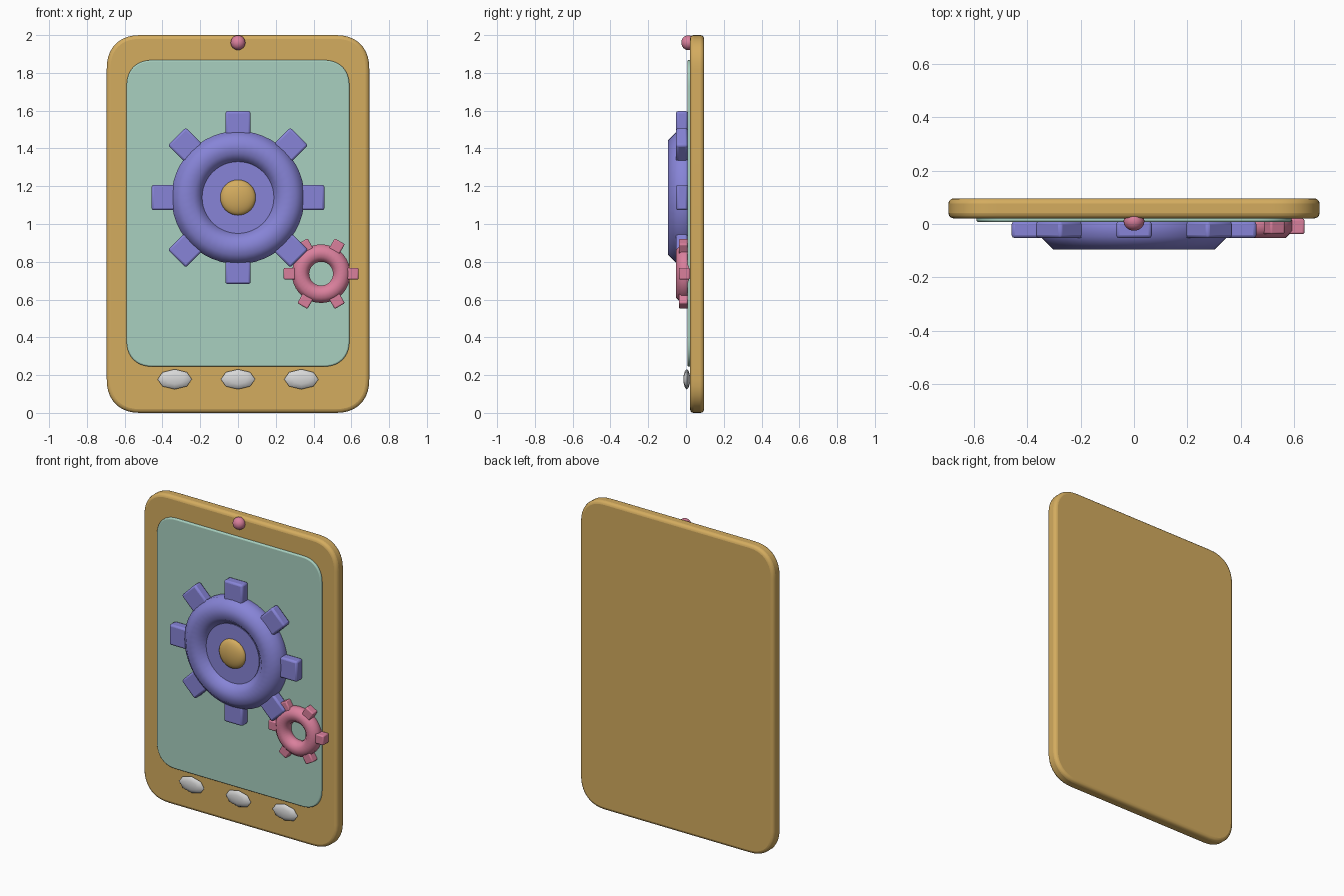
import bpy, bmesh, math
from mathutils import Matrix, Vector

if "Cube" in bpy.data.objects:
    bpy.data.objects.remove(bpy.data.objects["Cube"])


def material(name, rgb):
    m = bpy.data.materials.new(name)
    m.diffuse_color = (*rgb, 1)
    m.use_nodes = True
    m.node_tree.nodes["Principled BSDF"].inputs["Base Color"].default_value = m.diffuse_color
    return m


GOLD = material("gold", (0.658, 0.413, 0.114))
PURPLE = material("purple", (0.242, 0.231, 0.679))
TEAL = material("pale_teal", (0.392, 0.631, 0.527))
PINK = material("pink", (0.70, 0.215, 0.335))
GREY = material("light_grey", (0.68, 0.68, 0.68))


def finish(name, bm, mat, bevel=0, segments=3, angle=50):
    bmesh.ops.recalc_face_normals(bm, faces=bm.faces)
    mesh = bpy.data.meshes.new(name)
    bm.to_mesh(mesh)
    bm.free()
    mesh.materials.append(mat)
    ob = bpy.data.objects.new(name, mesh)
    bpy.context.collection.objects.link(ob)
    if bevel:
        b = ob.modifiers.new("rounded_edges", "BEVEL")
        b.width, b.segments = bevel, segments
        b.limit_method, b.angle_limit = "ANGLE", math.radians(40)
    bpy.ops.object.select_all(action="DESELECT")
    ob.select_set(True)
    bpy.context.view_layer.objects.active = ob
    bpy.ops.object.shade_smooth_by_angle(angle=math.radians(angle))
    return ob


def slab(name, hx, z0, z1, y0, y1, r, bevel, mat):
    """Upright plate with soft superellipse corners."""
    hz, zc = (z1 - z0) / 2, (z0 + z1) / 2
    bm = bmesh.new()
    ring = []
    for sx, sz, a0 in ((1, 1, 0), (-1, 1, 90), (-1, -1, 180), (1, -1, 270)):
        for i in range(11):
            a = math.radians(a0 + 9 * i)
            c, s = abs(math.cos(a)) ** (2 / 2.3), abs(math.sin(a)) ** (2 / 2.3)
            ring.append(bm.verts.new((sx * (hx - r + r * c), y0,
                                      zc + sz * (hz - r + r * s))))
    face = bm.faces.new(ring)
    out = bmesh.ops.extrude_face_region(bm, geom=[face])["geom"]
    bmesh.ops.translate(bm, vec=(0, y1 - y0, 0),
                        verts=[v for v in out if isinstance(v, bmesh.types.BMVert)])
    return finish(name, bm, mat, bevel)


def ellipsoid(name, center, radii, mat, seg=24, rings=12):
    """Sphere with its poles along y, scaled per axis."""
    bm = bmesh.new()
    bmesh.ops.create_uvsphere(bm, u_segments=seg, v_segments=rings, radius=1)
    bm.transform(Matrix.Translation(center) @ Matrix.Diagonal((*radii, 1))
                 @ Matrix.Rotation(math.pi / 2, 4, "X"))
    return finish(name, bm, mat)


def ring(name, x, z, yc, inner, outer, depth, mat, steps=48):
    """Gear rim: eight-sided section swept round the y axis."""
    mid, half = (inner + outer) / 2, (outer - inner) / 2
    k = math.cos(math.pi / 8)
    bm = bmesh.new()
    loops = []
    for i in range(steps):
        a = 2 * math.pi * i / steps
        loop = []
        for j in range(8):
            t = math.pi / 8 + j * math.pi / 4
            rad = mid + half / k * math.cos(t)
            loop.append(bm.verts.new((x + rad * math.cos(a),
                                      yc + depth / k * math.sin(t),
                                      z + rad * math.sin(a))))
        loops.append(loop)
    for i in range(steps):
        p, q = loops[i], loops[(i + 1) % steps]
        for j in range(8):
            n = (j + 1) % 8
            bm.faces.new((p[j], p[n], q[n], q[j]))
    return finish(name, bm, mat)


def teeth(name, count, x, z, r0, r1, width, y0, y1, mat, bevel):
    for i in range(count):
        bm = bmesh.new()
        bmesh.ops.create_cube(bm, size=1)
        bm.transform(Matrix.Translation((x, (y0 + y1) / 2, z))
                     @ Matrix.Rotation(2 * math.pi * i / count, 4, "Y")
                     @ Matrix.Translation(((r0 + r1) / 2, 0, 0))
                     @ Matrix.Diagonal((r1 - r0, y1 - y0, width, 1)))
        finish(f"{name}_{i + 1}", bm, mat, bevel, 2)


# Case and screen
slab("tablet_case", 0.695, 0.0, 2.0, 0.021, 0.096, 0.18, 0.02, GOLD)
slab("screen", 0.59, 0.245, 1.868, 0.007, 0.03, 0.14, 0.008, TEAL)

# Large gear: rim, hub plate, teeth and domed centre
ring("large_gear_rim", 0, 1.14, -0.012, 0.185, 0.352, 0.083, PURPLE)
bm = bmesh.new()
bmesh.ops.create_cone(bm, cap_ends=True, segments=48, radius1=0.19, radius2=0.19, depth=0.06)
bm.transform(Matrix.Translation((0, -0.025, 1.14)) @ Matrix.Rotation(math.pi / 2, 4, "X"))
finish("large_gear_hub", bm, PURPLE)
teeth("large_gear_tooth", 8, 0, 1.14, 0.32, 0.458, 0.134, -0.053, 0.010, PURPLE, 0.012)
ellipsoid("large_gear_dome", (0, -0.055, 1.14), (0.094, 0.035, 0.094), GOLD, 32, 16)

# Small gear
ring("small_gear_rim", 0.44, 0.737, -0.006, 0.063, 0.155, 0.046, PINK, 36)
teeth("small_gear_tooth", 6, 0.44, 0.737, 0.135, 0.198, 0.062, -0.038, 0.02, PINK, 0.007)

# Camera bead and row of buttons
ellipsoid("camera_bead", (0, 0.011, 1.96), (0.039, 0.036, 0.039), PINK)
for i, bx in enumerate((-0.335, 0, 0.335)):
    ellipsoid(f"button_{i + 1}", (bx, 0.004, 0.178), (0.091, 0.018, 0.053), GREY, 8, 6)
